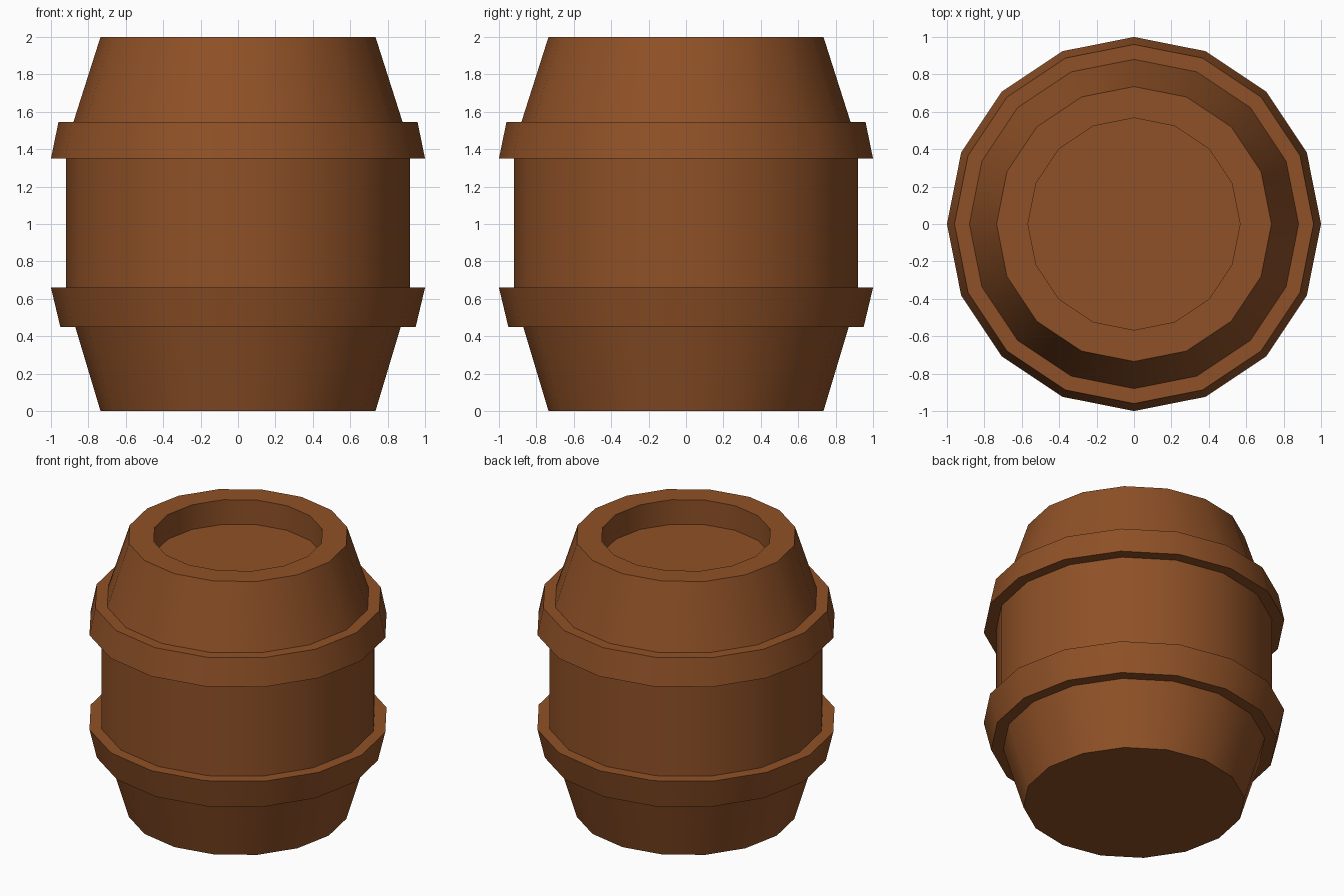
import bpy, bmesh, math

if "Cube" in bpy.data.objects:
    bpy.data.objects.remove(bpy.data.objects["Cube"])

SIDES = 16

wood = bpy.data.materials.new("brown wood")
wood.diffuse_color = (0.275, 0.082, 0.02, 1.0)
wood.use_nodes = True
wood.node_tree.nodes["Principled BSDF"].inputs["Base Color"].default_value = wood.diffuse_color


def lathe(name, profile, cap_bottom=False, cap_top=False):
    """Turn a (radius, z) profile, listed bottom to top outside, around z."""
    bm = bmesh.new()
    rings = []
    for r, z in profile:
        rings.append([bm.verts.new((r * math.cos(2 * math.pi * k / SIDES),
                                    r * math.sin(2 * math.pi * k / SIDES), z))
                      for k in range(SIDES)])
    for low, high in zip(rings, rings[1:]):
        for k in range(SIDES):
            n = (k + 1) % SIDES
            bm.faces.new((low[k], low[n], high[n], high[k]))
    if cap_bottom:
        bm.faces.new(rings[0][::-1])
    if cap_top:
        bm.faces.new(rings[-1])
    mesh = bpy.data.meshes.new(name)
    bm.to_mesh(mesh)
    bm.free()
    mesh.materials.append(wood)
    obj = bpy.data.objects.new(name, mesh)
    bpy.context.collection.objects.link(obj)
    bpy.ops.object.select_all(action='DESELECT')
    obj.select_set(True)
    bpy.context.view_layer.objects.active = obj
    bpy.ops.object.shade_smooth_by_angle(angle=math.radians(30))
    return obj


# Tapered lower staves with flat base
lathe("lower_staves", [(0.735, 0), (0.87, 0.45)], cap_bottom=True)
# Lower hoop, flaring upward
lathe("lower_hoop", [(0.87, 0.45), (0.95, 0.45), (1.0, 0.66), (0.92, 0.66)])
# Straight middle staves
lathe("middle_staves", [(0.92, 0.66), (0.92, 1.35)])
# Upper hoop, narrowing upward
lathe("upper_hoop", [(0.92, 1.35), (1.0, 1.35), (0.96, 1.545), (0.88, 1.545)])
# Upper staves with flat rim and recessed lid
lathe("upper_staves_and_lid",
      [(0.88, 1.545), (0.735, 2.0), (0.567, 2.0), (0.567, 1.82)], cap_top=True)
